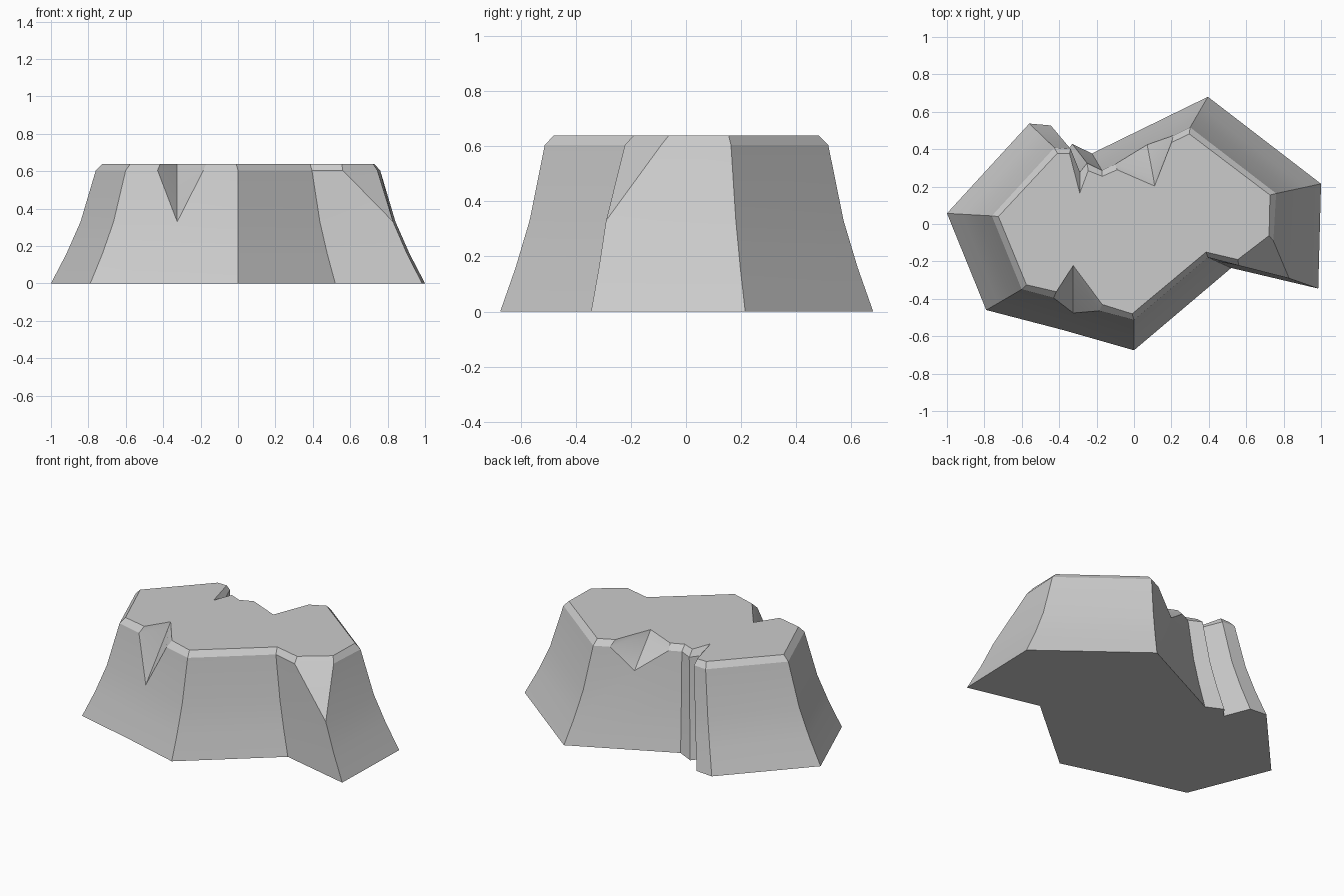
import bpy, bmesh, math

if "Cube" in bpy.data.objects:
    bpy.data.objects.remove(bpy.data.objects["Cube"])

# flared side profile: (height, scale of the base outline)
PROFILE = [(0, 1), (0.16, 0.917), (0.33, 0.842), (0.605, 0.76)]
TOP = 0.64


def column(base, top, rim=None, knee_z=0.33, knee_scale=0.842):
    """Vertical run of points: scaled base, bevelled rim, plateau edge."""
    pts = []
    for z, s in PROFILE:
        if z == 0.33:
            z, s = knee_z, knee_scale
        pts.append((base[0] * s, base[1] * s, z))
    if rim:
        pts[3] = (rim[0], rim[1], 0.605)
    pts.append((top[0], top[1], TOP))
    return pts


def chip(base, rims, tops, **knee):
    """Several columns sharing one foot, which fan out into a broken facet."""
    return [column(base, t, r, **knee) for r, t in zip(rims, tops)]


columns = []
columns.append(column((-0.79, -0.46), (-0.575, -0.325)))
# front wedge notch
columns += chip((-0.386, -0.565),
                [(-0.43, -0.395), (-0.325, -0.25), (-0.185, -0.464)],
                [(-0.415, -0.362), (-0.325, -0.222), (-0.17, -0.43)])
columns.append(column((0, -0.675), (-0.01, -0.48)))
columns.append(column((0.52, -0.235), (0.385, -0.15)))
# chipped right front corner
columns += chip((0.985, -0.345),
                [(0.56, -0.222), (0.745, -0.09)],
                [(0.555, -0.19), (0.722, -0.062)])
columns.append(column((1.0, 0.215), (0.727, 0.155)))
columns.append(column((0.395, 0.68), (0.295, 0.482)))
# back chip
columns += chip((0.088, 0.53),
                [(0.21, 0.473), (0.105, 0.24), (-0.10, 0.32)],
                [(0.20, 0.435), (0.11, 0.203), (-0.09, 0.29)],
                knee_z=0.47, knee_scale=0.8)
# back gully
columns.append(column((-0.225, 0.377), (-0.17, 0.255)))
columns.append(column((-0.33, 0.428), (-0.245, 0.285)))
columns.append(column((-0.38, 0.365), (-0.29, 0.165)))
columns.append(column((-0.445, 0.527), (-0.345, 0.378)))
columns.append(column((-0.56, 0.537), (-0.41, 0.378)))
columns.append(column((-1.0, 0.057), (-0.725, 0.04)))

# skin the columns and cap both ends
bm = bmesh.new()
grid = [[bm.verts.new(p) for p in c] for c in columns]
n = len(grid)
for i in range(n):
    a, b = grid[i], grid[(i + 1) % n]
    for k in range(4):
        bm.faces.new((a[k], b[k], b[k + 1], a[k + 1]))
bm.faces.new([c[4] for c in grid])
bm.faces.new([c[0] for c in reversed(grid)])
bmesh.ops.remove_doubles(bm, verts=bm.verts, dist=0.0005)
bmesh.ops.recalc_face_normals(bm, faces=bm.faces)

mesh = bpy.data.meshes.new("rock_plateau")
bm.to_mesh(mesh)
bm.free()
rock = bpy.data.objects.new("rock_plateau", mesh)
bpy.context.collection.objects.link(rock)
bpy.context.view_layer.objects.active = rock
rock.select_set(True)
bpy.ops.object.shade_smooth_by_angle(angle=math.radians(20))
